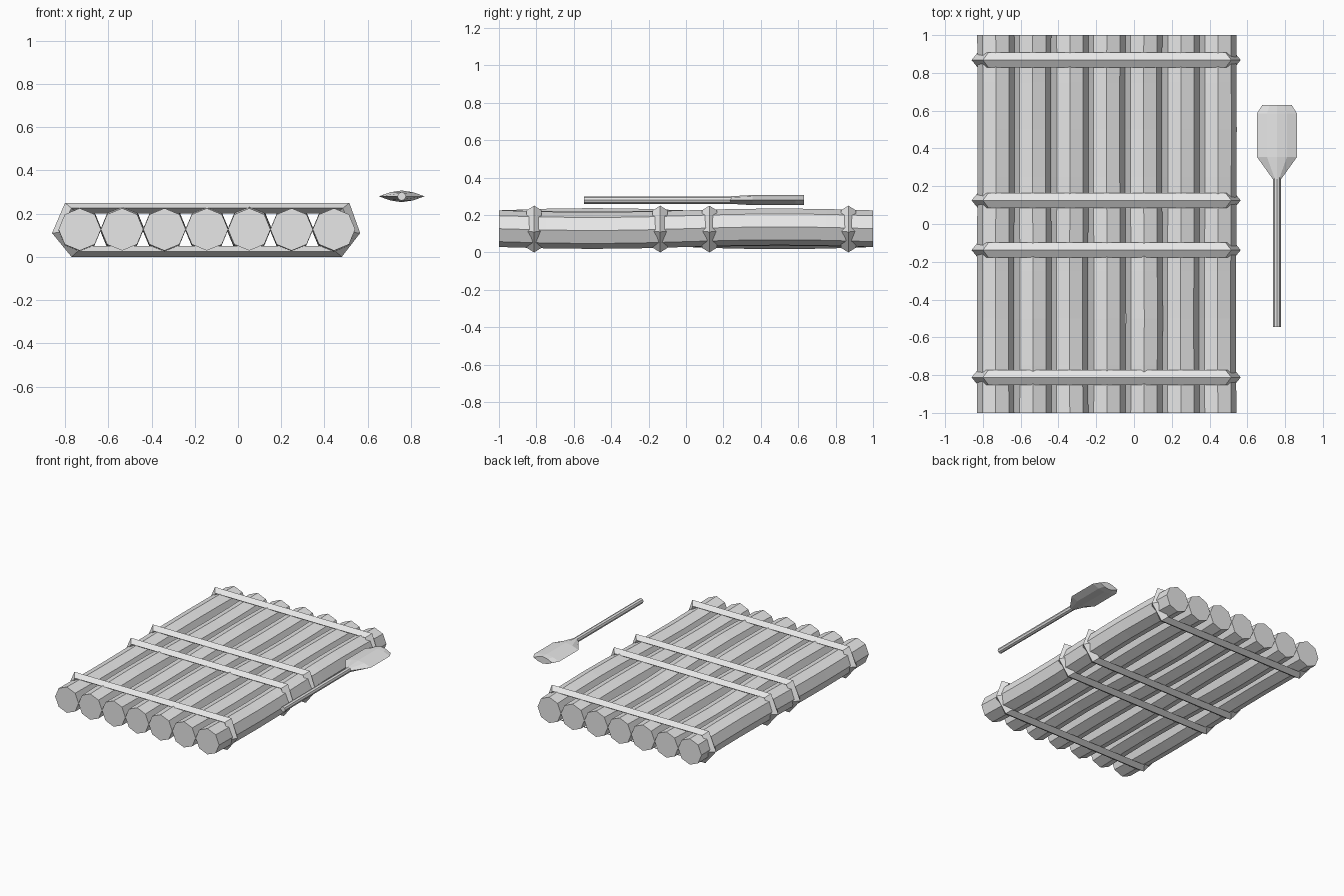
import bpy
from math import sin, cos, pi

cube = bpy.data.objects.get("Cube")
if cube:
    bpy.data.objects.remove(cube)

wood = bpy.data.materials.new("plain_grey")
wood.use_nodes = True
grey = (0.8, 0.8, 0.8, 1)
wood.diffuse_color = grey
wood.node_tree.nodes["Principled BSDF"].inputs["Base Color"].default_value = grey


def loft(name, rings, closed=False):
    """Skin equal-sized rings of points; cap the ends unless the loop closes."""
    n, count = len(rings[0]), len(rings)
    verts = [p for ring in rings for p in ring]
    faces = []
    for i in range(count if closed else count - 1):
        a, b = i * n, (i + 1) % count * n
        for j in range(n):
            k = (j + 1) % n
            faces.append((a + j, a + k, b + k, b + j))
    if not closed:
        faces.append(tuple(reversed(range(n))))
        faces.append(tuple(range((count - 1) * n, count * n)))
    mesh = bpy.data.meshes.new(name)
    mesh.from_pydata(verts, [], faces)
    mesh.materials.append(wood)
    obj = bpy.data.objects.new(name, mesh)
    bpy.context.collection.objects.link(obj)
    # Consistent outward normals
    bpy.context.view_layer.objects.active = obj
    obj.select_set(True)
    bpy.ops.object.mode_set(mode='EDIT')
    bpy.ops.mesh.select_all(action='SELECT')
    bpy.ops.mesh.normals_make_consistent(inside=False)
    bpy.ops.object.mode_set(mode='OBJECT')
    obj.select_set(False)
    return obj


def octagon(x, y, z, rx, rz):
    return [(x + rx * cos(i * pi / 4), y, z + rz * sin(i * pi / 4)) for i in range(8)]


# Seven gently bowed logs
SPACING = 0.196
bows = [0.006, -0.01, 0.008, -0.006, -0.012, 0.006, 0.01]
for i, bow in enumerate(bows):
    x = -0.732 + i * SPACING
    rings = []
    for step in range(9):
        y = -1 + step / 4
        wave = sin(pi * y)
        rings.append(octagon(x + 0.2 * bow * wave, y, 0.127 + bow * wave, 0.098, 0.098))
    loft(f"log_{i + 1}", rings)

# Four lashings: a diamond section swept around the raft
outline = [(-0.8, 0.25), (-0.86, 0.11), (-0.77, 0),
           (0.48, 0), (0.565, 0.11), (0.515, 0.25)]


def inset(point, amount):
    cx, cz = -0.148, 0.125
    return (cx + (point[0] - cx) * (1 - 0.23 * amount),
            cz + (point[1] - cz) * (1 - amount))


for i, y in enumerate((-0.812, -0.138, 0.125, 0.868)):
    rings = []
    for p in outline:
        ring = []
        for amount, dy in ((0, 0), (0.2, 0.04), (0.4, 0), (0.2, -0.04)):
            px, pz = inset(p, amount)
            ring.append((px, y + dy, pz))
        rings.append(ring)
    loft(f"lashing_{i + 1}", rings, closed=True)

# Paddle beside the raft
PX, PZ = 0.757, 0.28
loft("paddle_shaft", [octagon(PX, y, PZ, 0.02, 0.02) for y in (-0.545, 0.25)])


def blade_ring(y, w, t):
    half = [(w, 0), (0.5 * w, 0.7 * t), (0, t), (-0.5 * w, 0.7 * t)]
    return [(PX + s * a, y, PZ + s * b) for s in (1, -1) for a, b in half]


loft("paddle_blade", [blade_ring(*r) for r in (
    (0.235, 0.02, 0.02), (0.355, 0.106, 0.027),
    (0.585, 0.106, 0.027), (0.63, 0.078, 0.026))])
